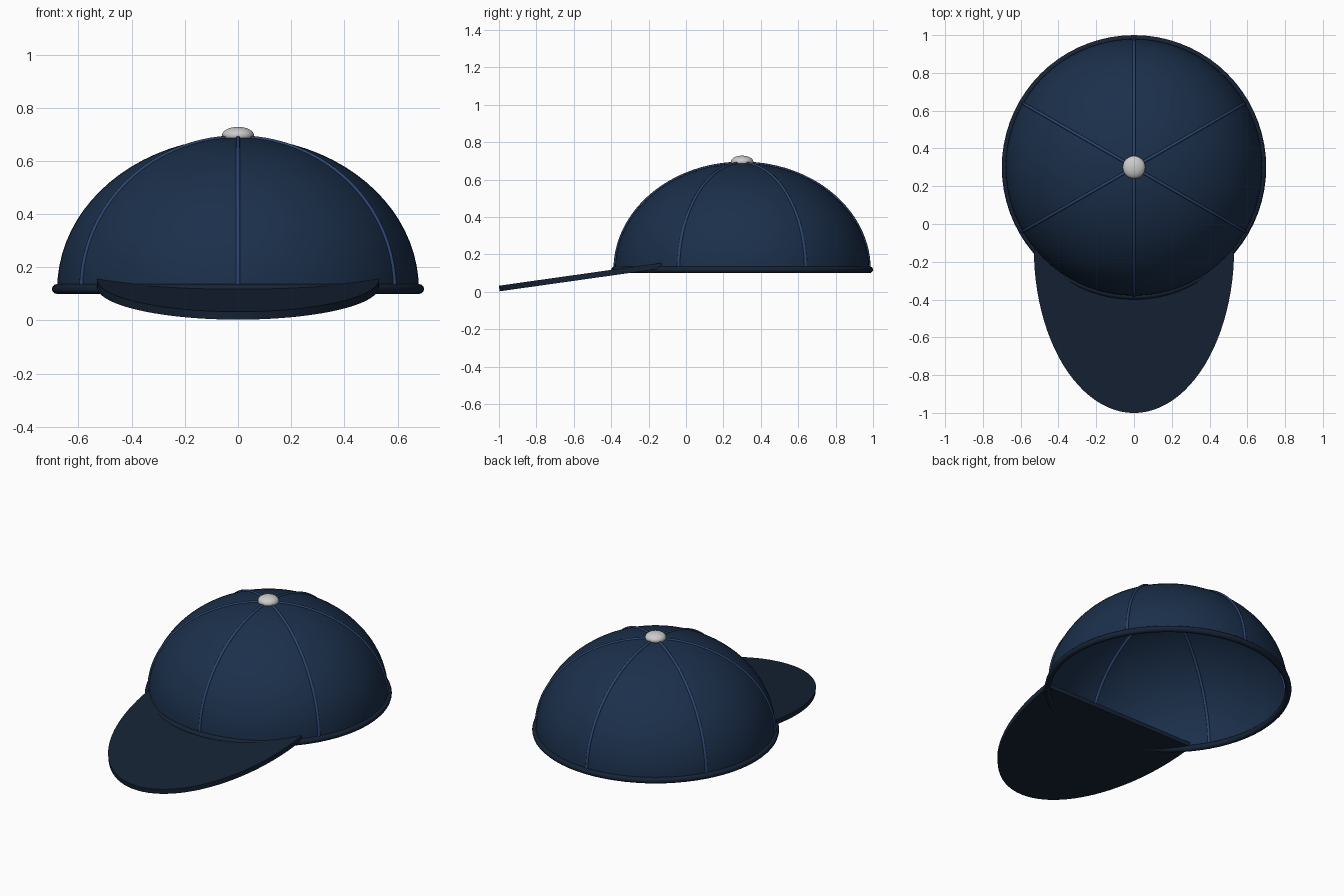
import bpy, bmesh
from math import sin, cos, pi, radians
from mathutils import Matrix

if "Cube" in bpy.data.objects:
    bpy.data.objects.remove(bpy.data.objects["Cube"])

CY, BASE, R, H = 0.30, 0.118, 0.68, 0.57   # crown centre, base height, radius, height


def material(name, rgb):
    m = bpy.data.materials.new(name)
    m.diffuse_color = (*rgb, 1)
    m.use_nodes = True
    m.node_tree.nodes["Principled BSDF"].inputs["Base Color"].default_value = m.diffuse_color
    return m


navy = material("navy_cloth", (0.011, 0.029, 0.070))
dark = material("dark_navy_cloth", (0.008, 0.017, 0.036))
thread = material("blue_thread", (0.024, 0.058, 0.160))


def add(name, data, mat=None):
    ob = bpy.data.objects.new(name, data)
    bpy.context.collection.objects.link(ob)
    if mat:
        data.materials.append(mat)
    return ob


def mesh_from(bm, name, smooth=True):
    bmesh.ops.recalc_face_normals(bm, faces=bm.faces)
    for f in bm.faces:
        f.smooth = smooth
    me = bpy.data.meshes.new(name)
    bm.to_mesh(me)
    bm.free()
    return me


# Crown: open half dome
bm = bmesh.new()
bmesh.ops.create_uvsphere(bm, u_segments=72, v_segments=40, radius=1)
bmesh.ops.delete(bm, geom=[v for v in bm.verts if v.co.z < -1e-4], context='VERTS')
bm.transform(Matrix.Translation((0, CY, BASE)) @ Matrix.Diagonal((R, R, H, 1)))
add("crown", mesh_from(bm, "crown"), navy)

# Rolled rim around the base of the crown
bpy.ops.mesh.primitive_torus_add(location=(0, CY, BASE), major_radius=R + 0.002,
                                 minor_radius=0.018, major_segments=72, minor_segments=12)
rim = bpy.context.object
rim.name = "rim"
rim.data.materials.append(dark)
bpy.ops.object.shade_smooth()

# Six panel seams following the dome
for i in range(6):
    a = radians(30 + 60 * i)
    cu = bpy.data.curves.new("seam", 'CURVE')
    cu.dimensions = '3D'
    cu.bevel_depth = 0.008
    cu.bevel_resolution = 2
    sp = cu.splines.new('POLY')
    n = 28
    sp.points.add(n)
    for k, p in enumerate(sp.points):
        t = k / n * pi / 2
        r = R * cos(t)
        p.co = (r * cos(a), CY + r * sin(a), BASE + H * sin(t), 1)
    add(f"seam_{i + 1}", cu, thread)

# Top button: flattened ball, left grey
bm = bmesh.new()
bmesh.ops.create_uvsphere(bm, u_segments=32, v_segments=16, radius=1)
bm.transform(Matrix.Translation((0, CY, BASE + H + 0.008)) @ Matrix.Diagonal((0.06, 0.06, 0.032, 1)))
add("top_button", mesh_from(bm, "top_button"))

# Brim: half-ellipse plate tilted down to the front
T = 0.03
bm = bmesh.new()
outline = [bm.verts.new((0.53 * cos(pi + pi * k / 48), 0.87 * 1.008 * sin(pi + pi * k / 48), -T / 2))
           for k in range(49)]
face = bm.faces.new(outline)
top = bmesh.ops.extrude_face_region(bm, geom=[face])
bmesh.ops.translate(bm, vec=(0, 0, T),
                    verts=[g for g in top["geom"] if isinstance(g, bmesh.types.BMVert)])
bm.transform(Matrix.Translation((0, -0.13, 0.14)) @ Matrix.Rotation(0.14, 4, 'X'))
brim = add("brim", mesh_from(bm, "brim"), dark)
bpy.ops.object.select_all(action='DESELECT')
brim.select_set(True)
bpy.context.view_layer.objects.active = brim
bpy.ops.object.shade_smooth_by_angle(angle=radians(35))
